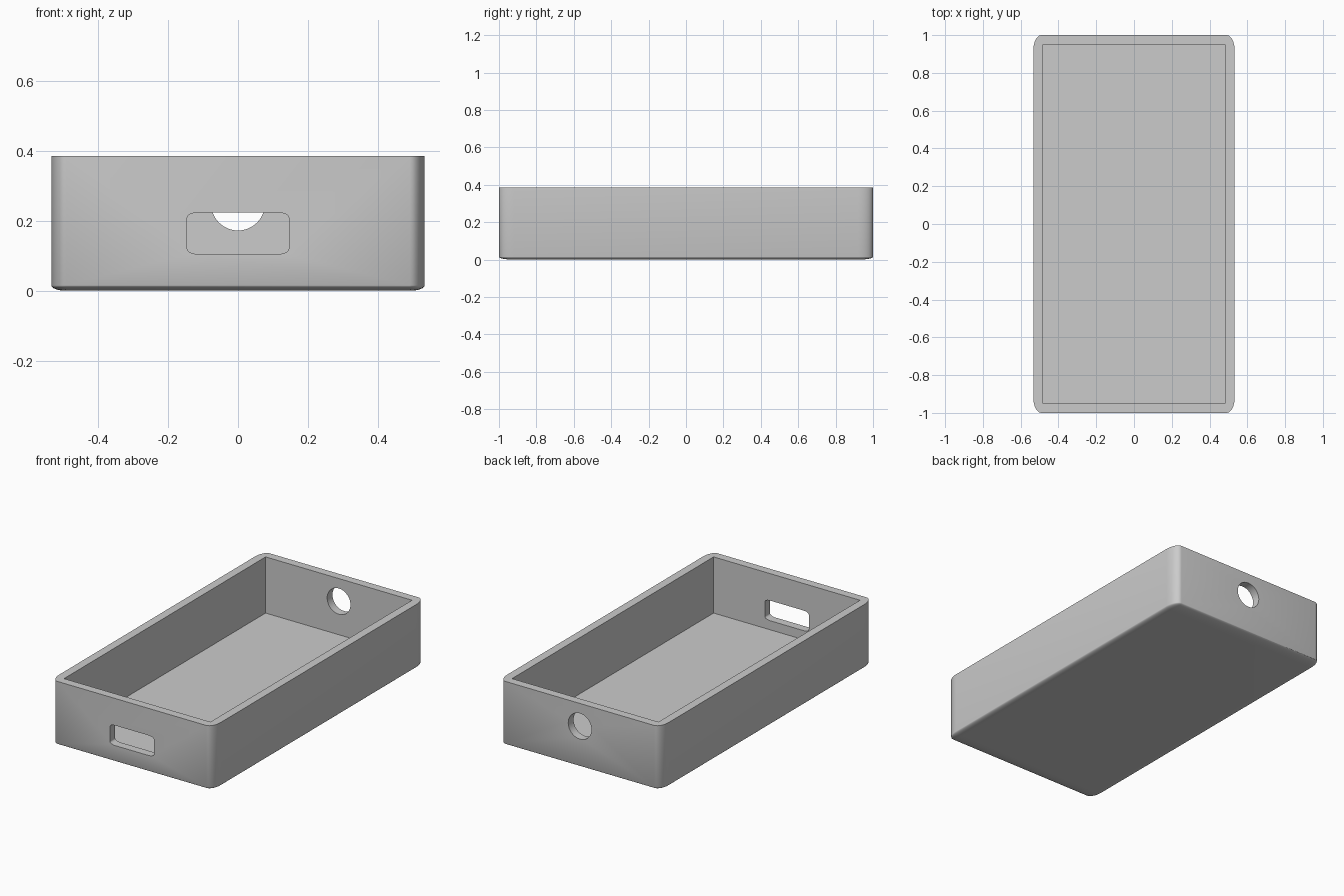
import bpy
import bmesh
import math
from mathutils import Matrix, Vector

default = bpy.data.objects.get("Cube")
if default:
    bpy.data.objects.remove(default, do_unlink=True)

WIDTH, LENGTH, HEIGHT = 1.066, 2.0, 0.385
WALL = 0.05

grey = bpy.data.materials.new("light_grey")
grey.use_nodes = True
grey.diffuse_color = (0.6, 0.6, 0.6, 1)
grey.node_tree.nodes["Principled BSDF"].inputs["Base Color"].default_value = (0.6, 0.6, 0.6, 1)


def add_object(name, bm):
    mesh = bpy.data.meshes.new(name)
    bmesh.ops.recalc_face_normals(bm, faces=bm.faces)
    bm.to_mesh(mesh)
    bm.free()
    mesh.materials.append(grey)
    obj = bpy.data.objects.new(name, mesh)
    bpy.context.collection.objects.link(obj)
    return obj


def block(name, size, centre, radius=0, rounded=None):
    """Unit cube with chosen edges rounded, then stretched to size."""
    bm = bmesh.new()
    bmesh.ops.create_cube(bm, size=1)
    if rounded:
        edges = [e for e in bm.edges if rounded(e)]
        bmesh.ops.bevel(bm, geom=edges, offset=radius, segments=8,
                        profile=0.5, affect='EDGES')
    bmesh.ops.scale(bm, vec=size, verts=bm.verts)
    bmesh.ops.translate(bm, vec=centre, verts=bm.verts)
    return add_object(name, bm)


def runs_along(edge, axis):
    return abs(edge.verts[0].co[axis] - edge.verts[1].co[axis]) > 0.5


# Outer shell: rounded uprights and underside, flat rim
tray = block("open_tray", (WIDTH, LENGTH, HEIGHT), (0, 0, HEIGHT / 2), 0.04,
             lambda e: runs_along(e, 2) or all(v.co.z < 0 for v in e.verts))

# Sharp-cornered cavity
cavity = block("cavity_cutter", (WIDTH - 2 * WALL, LENGTH - 2 * WALL, HEIGHT),
               (0, 0, WALL + HEIGHT / 2))

# Rounded slot through the front wall
slot = block("front_slot_cutter", (0.29, 0.2, 0.12), (0, -LENGTH / 2, 0.164),
             0.128, lambda e: runs_along(e, 1))

# Round hole through the back wall
bm = bmesh.new()
bmesh.ops.create_cone(bm, cap_ends=True, segments=48, radius1=0.077,
                      radius2=0.077, depth=0.2,
                      matrix=Matrix.Translation(Vector((0, LENGTH / 2, 0.249)))
                      @ Matrix.Rotation(math.pi / 2, 4, 'X'))
hole = add_object("back_hole_cutter", bm)

# Cut the openings, then discard the cutters
bpy.context.view_layer.objects.active = tray
for cutter in (cavity, slot, hole):
    cutter.hide_render = True
    mod = tray.modifiers.new(cutter.name, 'BOOLEAN')
    mod.operation = 'DIFFERENCE'
    mod.solver = 'EXACT'
    mod.object = cutter
    bpy.ops.object.modifier_apply(modifier=mod.name)
    bpy.data.objects.remove(cutter, do_unlink=True)

# Smooth curves, crisp edges
bpy.ops.object.select_all(action='DESELECT')
tray.select_set(True)
bpy.ops.object.shade_smooth_by_angle(angle=math.radians(30))
